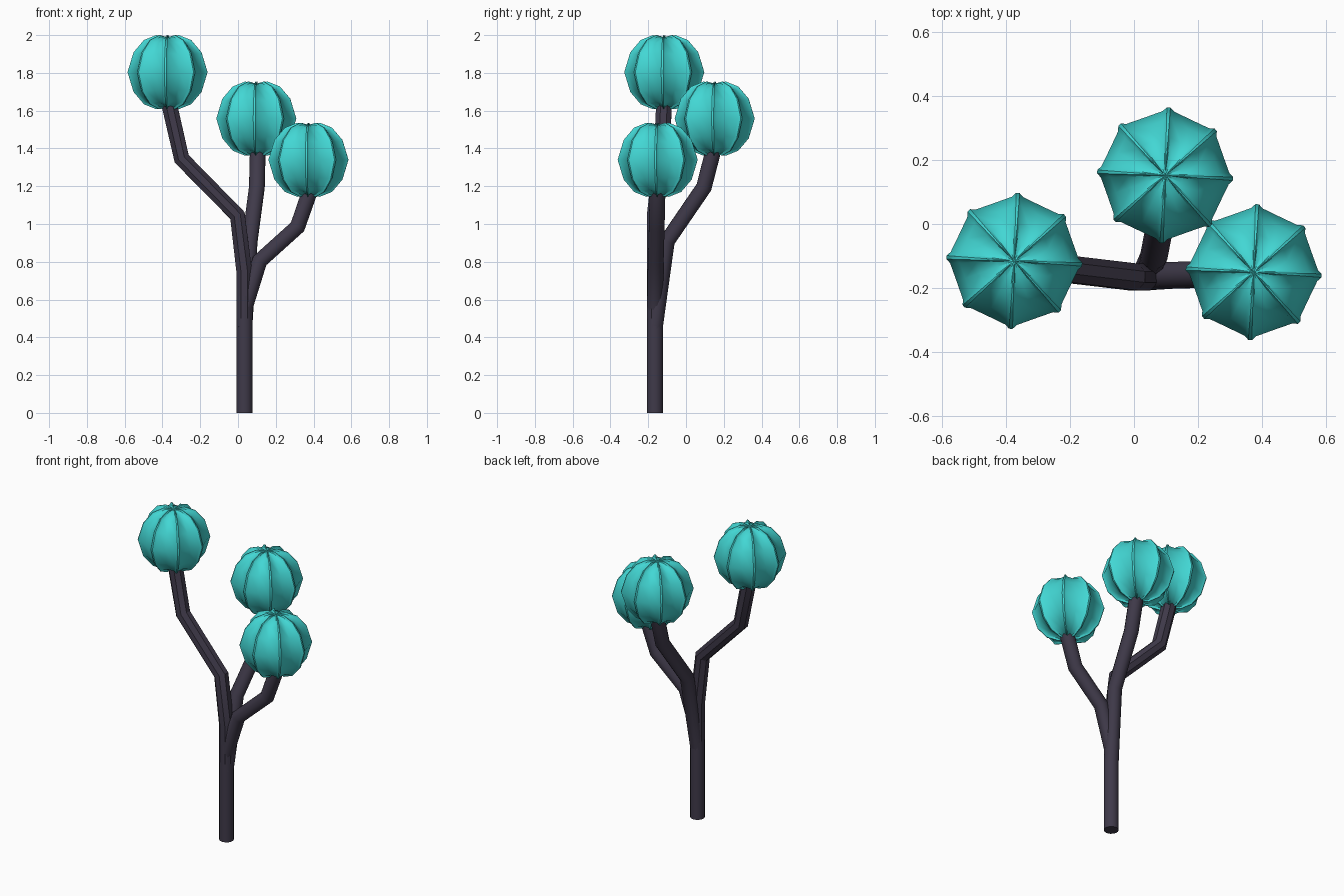
import bpy, bmesh
from math import sin, cos, pi, radians
from mathutils import Vector

cube = bpy.data.objects.get("Cube")
if cube:
    bpy.data.objects.remove(cube)


def material(name, rgb):
    m = bpy.data.materials.new(name)
    m.use_nodes = True
    m.diffuse_color = (*rgb, 1)
    m.node_tree.nodes["Principled BSDF"].inputs["Base Color"].default_value = (*rgb, 1)
    return m


bark = material("dark bark", (0.05, 0.042, 0.068))
teal = material("teal foliage", (0.055, 0.68, 0.66))


def finish(name, bm, mat, smooth_angle):
    bmesh.ops.recalc_face_normals(bm, faces=bm.faces)
    mesh = bpy.data.meshes.new(name)
    bm.to_mesh(mesh)
    bm.free()
    mesh.materials.append(mat)
    ob = bpy.data.objects.new(name, mesh)
    bpy.context.collection.objects.link(ob)
    bpy.ops.object.select_all(action="DESELECT")
    ob.select_set(True)
    bpy.context.view_layer.objects.active = ob
    bpy.ops.object.shade_smooth_by_angle(angle=radians(smooth_angle))
    return ob


def bridge(bm, rings):
    for a, b in zip(rings, rings[1:]):
        for i in range(len(a)):
            j = (i + 1) % len(a)
            bm.faces.new((a[i], a[j], b[j], b[i]))


def tube(name, path, radius, sides, smooth_angle):
    """Round limb swept along a bent path, closed at both ends."""
    pts = [Vector(p) for p in path]
    bm = bmesh.new()
    rings = []
    for i, p in enumerate(pts):
        before = (p - pts[i - 1]).normalized() if i else Vector()
        after = (pts[i + 1] - p).normalized() if i < len(pts) - 1 else Vector()
        t = (before + after).normalized()
        u = Vector((0, 1, 0)).cross(t).normalized()
        v = t.cross(u)
        angles = [2 * pi * (k + 0.5) / sides for k in range(sides)]
        rings.append([bm.verts.new(p + radius * (u * cos(a) + v * sin(a))) for a in angles])
    bridge(bm, rings)
    bm.faces.new(rings[0])
    bm.faces.new(rings[-1])
    return finish(name, bm, bark, smooth_angle)


def ribbed_ball(name, centre):
    """Ball with eight thin upright ribs and shallow valleys between them."""
    profile = [(0.06, 0.196), (0.125, 0.17), (0.18, 0.105), (0.212, 0)]
    profile += [(r, -z) for r, z in reversed(profile[:-1])]
    # angle from the rib centre and scale of the profile there
    section = [(-5, 0.945), (-1.5, 1), (1.5, 1), (5, 0.945), (22.5, 0.9)]
    bm = bmesh.new()
    rings = []
    for r, z in profile:
        ring = []
        for rib in range(8):
            for offset, scale in section:
                a = radians(rib * 45 - 3 + offset)
                ring.append(bm.verts.new((r * scale * cos(a), r * scale * sin(a), z * scale)))
        rings.append(ring)
    bridge(bm, rings)
    for ring, z in ((rings[0], 0.185), (rings[-1], -0.185)):
        pole = bm.verts.new((0, 0, z))
        for i in range(len(ring)):
            bm.faces.new((ring[i], ring[(i + 1) % len(ring)], pole))
    ob = finish(name, bm, teal, 35)
    ob.location = centre
    return ob


# Trunk and its three bent branches
X, Y = 0.034, -0.165
tube("trunk", [(X, Y, 0), (X, Y, 0.62)], 0.043, 16, 40)
tube("right_branch", [(X, Y, 0.5), (X, Y, 0.74), (-0.003, Y, 1.045),
                      (-0.298, -0.13, 1.345), (-0.37, -0.115, 1.66)], 0.045, 8, 30)
tube("back_branch", [(X, Y, 0.45), (0.062, -0.1, 0.91),
                     (0.1, 0.095, 1.195), (0.105, 0.15, 1.41)], 0.043, 12, 40)
tube("left_branch", [(X, Y, 0.55), (0.115, -0.16, 0.805),
                     (0.315, -0.155, 0.985), (0.39, -0.15, 1.2)], 0.043, 12, 40)

# Foliage balls
ribbed_ball("right_foliage", (-0.373, -0.115, 1.804))
ribbed_ball("back_foliage", (0.097, 0.152, 1.558))
ribbed_ball("left_foliage", (0.373, -0.15, 1.34))
